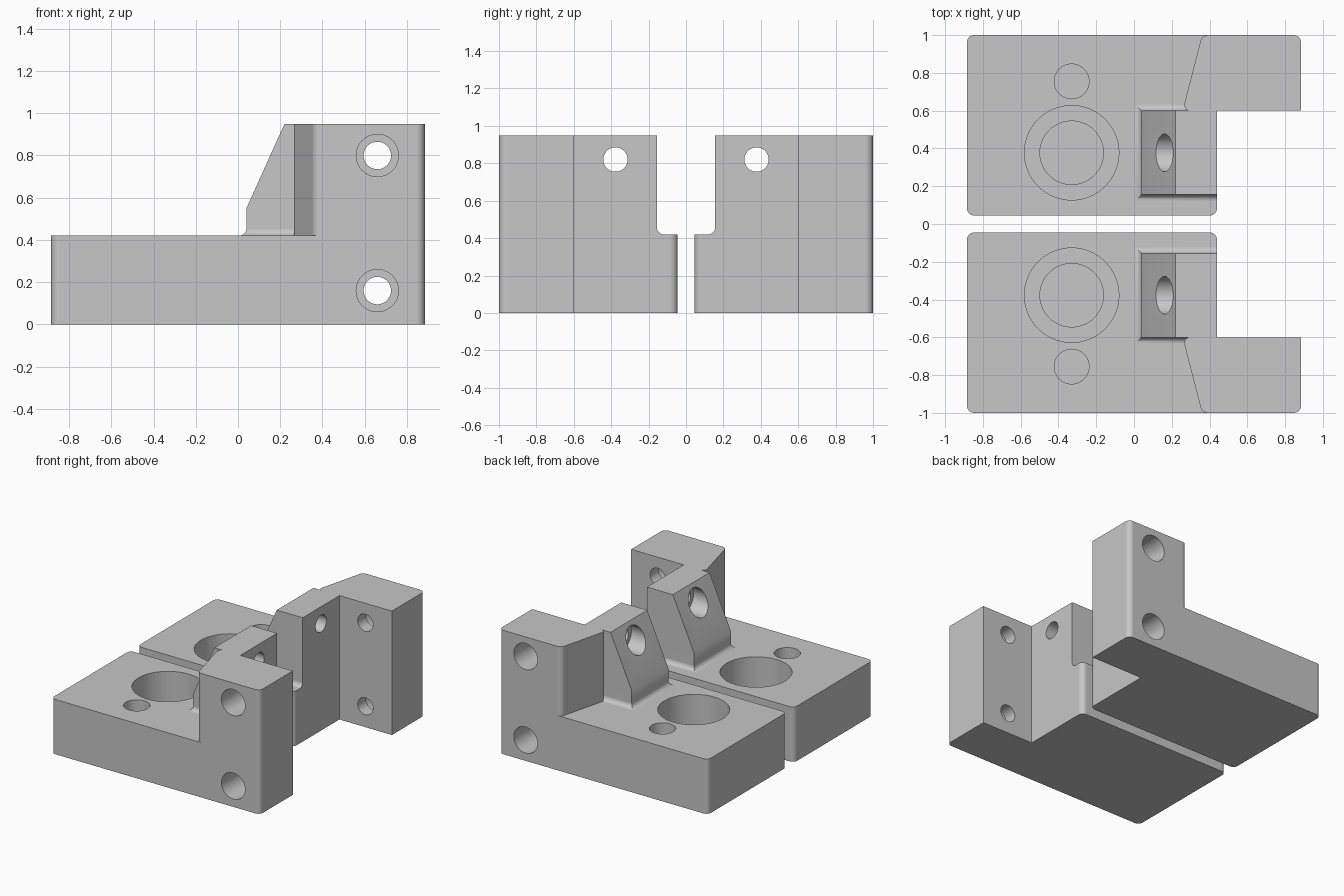
import bpy, bmesh, math
from mathutils import Vector, Matrix

cube = bpy.data.objects.get("Cube")
if cube:
    bpy.data.objects.remove(cube, do_unlink=True)

steel = bpy.data.materials.new("plain_grey")
steel.use_nodes = True
GREY = (0.57, 0.57, 0.57, 1)
steel.diffuse_color = GREY
steel.node_tree.nodes["Principled BSDF"].inputs["Base Color"].default_value = GREY


def loft(name, rings):
    """Closed solid through a stack of equal-length point rings."""
    bm = bmesh.new()
    rows = [[bm.verts.new(p) for p in ring] for ring in rings]
    n = len(rows[0])
    for a, b in zip(rows, rows[1:]):
        for i in range(n):
            j = (i + 1) % n
            bm.faces.new((a[i], a[j], b[j], b[i]))
    bm.faces.new(rows[0])
    bm.faces.new(rows[-1])
    bmesh.ops.recalc_face_normals(bm, faces=bm.faces[:])
    mesh = bpy.data.meshes.new(name)
    bm.to_mesh(mesh)
    bm.free()
    mesh.materials.append(steel)
    ob = bpy.data.objects.new(name, mesh)
    bpy.context.collection.objects.link(ob)
    return ob


def outline(corners, steps=8):
    """Polygon whose corners (x, y, radius) are rounded with arcs."""
    pts = []
    for i, (x, y, r) in enumerate(corners):
        p = Vector((x, y, 0))
        if not r:
            pts.append(p)
            continue
        a = (Vector((*corners[i - 1][:2], 0)) - p).normalized()
        b = (Vector((*corners[(i + 1) % len(corners)][:2], 0)) - p).normalized()
        half = a.angle(b) / 2
        centre = p + (a + b).normalized() * r / math.sin(half)
        start = (p + a * r / math.tan(half) - centre).normalized()
        end = (p + b * r / math.tan(half) - centre).normalized()
        pts += [centre + r * start.slerp(end, k / steps) for k in range(steps + 1)]
    return pts


def prism(name, corners, height):
    pts = outline(corners)
    return loft(name, [pts, [p + Vector((0, 0, height)) for p in pts]])


def boolean(target, tool, operation):
    mod = target.modifiers.new(operation, "BOOLEAN")
    mod.operation, mod.object, mod.solver = operation, tool, "EXACT"
    bpy.context.view_layer.objects.active = target
    bpy.ops.object.modifier_apply(modifier=mod.name)
    bpy.data.objects.remove(tool, do_unlink=True)


def drill(target, start, end, radius, sides=64):
    start, end = Vector(start), Vector(end)
    turn = (end - start).to_track_quat("Z", "Y")
    ring = [turn @ Vector((radius * math.cos(t), radius * math.sin(t), 0))
            for t in (2 * math.pi * k / sides for k in range(sides))]
    tool = loft("drill", [[p + start for p in ring], [p + end for p in ring]])
    boolean(target, tool, "DIFFERENCE")


BASE, TOP, R = 0.42, 0.95, 0.04

# Base plate
bracket = prism("back_bracket", [(-0.885, 0.045, R), (0.44, 0.045, R),
                                 (0.44, 1, 0), (-0.885, 1, R)], BASE)

# Tall end block with slanted inner side
block = prism("end_block", [(0.885, 0.6, 0), (0.885, 1, R), (0.36, 1, R),
                            (0.265, 0.63, 0), (0.272, 0.61, 0), (0.29, 0.6, 0),
                            (0.32, 0.5, 0), (0.4, 0.5, 0), (0.44, 0.6, 0)], TOP)
boolean(bracket, block, "UNION")


# Sloped web with a fillet around its foot
def web_ring(x, z, spread=0):
    lo, hi = 0.155 - spread, 0.6 + spread
    return [(x - spread, lo, z), (0.44, lo, z), (0.44, hi, z), (x - spread, hi, z)]


FILLET = 0.035
rings = [web_ring(0.04, BASE - 0.1, FILLET)]
for k in range(9):
    t = k / 8 * math.pi / 2
    rings.append(web_ring(0.04, BASE + FILLET * (1 - math.cos(t)),
                          FILLET * (1 - math.sin(t))))
rings += [web_ring(0.04, 0.55), web_ring(0.22, TOP)]
boolean(bracket, loft("web", rings), "UNION")

# Stepped pocket and small pocket in the plate
drill(bracket, (-0.33, 0.377, 0.6), (-0.33, 0.377, 0.14), 0.25)
drill(bracket, (-0.33, 0.377, 0.6), (-0.33, 0.377, 0.06), 0.168)
drill(bracket, (-0.33, 0.755, 0.6), (-0.33, 0.755, 0.14), 0.092)

# Counterbored hole through the web
drill(bracket, (-0.1, 0.377, 0.82), (0.27, 0.377, 0.82), 0.1)
drill(bracket, (0.1, 0.377, 0.82), (0.6, 0.377, 0.82), 0.065)

# Two counterbored holes through the end block
for z in (0.16, 0.8):
    drill(bracket, (0.66, 1.1, z), (0.66, 0.7, z), 0.1)
    drill(bracket, (0.66, 1.1, z), (0.66, 0.5, z), 0.065)

# Mirrored bracket at the front
mirrored = bpy.data.objects.new("front_bracket", bracket.data.copy())
mirrored.data.transform(Matrix.Scale(-1, 4, (0, 1, 0)))
mirrored.data.flip_normals()
bpy.context.collection.objects.link(mirrored)

# Smooth arcs, crisp edges, clean flats
for ob in (bracket, mirrored):
    bpy.ops.object.select_all(action="DESELECT")
    ob.select_set(True)
    bpy.context.view_layer.objects.active = ob
    bpy.ops.object.shade_smooth_by_angle(angle=math.radians(25))
    weighted = ob.modifiers.new("clean_flats", "WEIGHTED_NORMAL")
    weighted.keep_sharp = True
